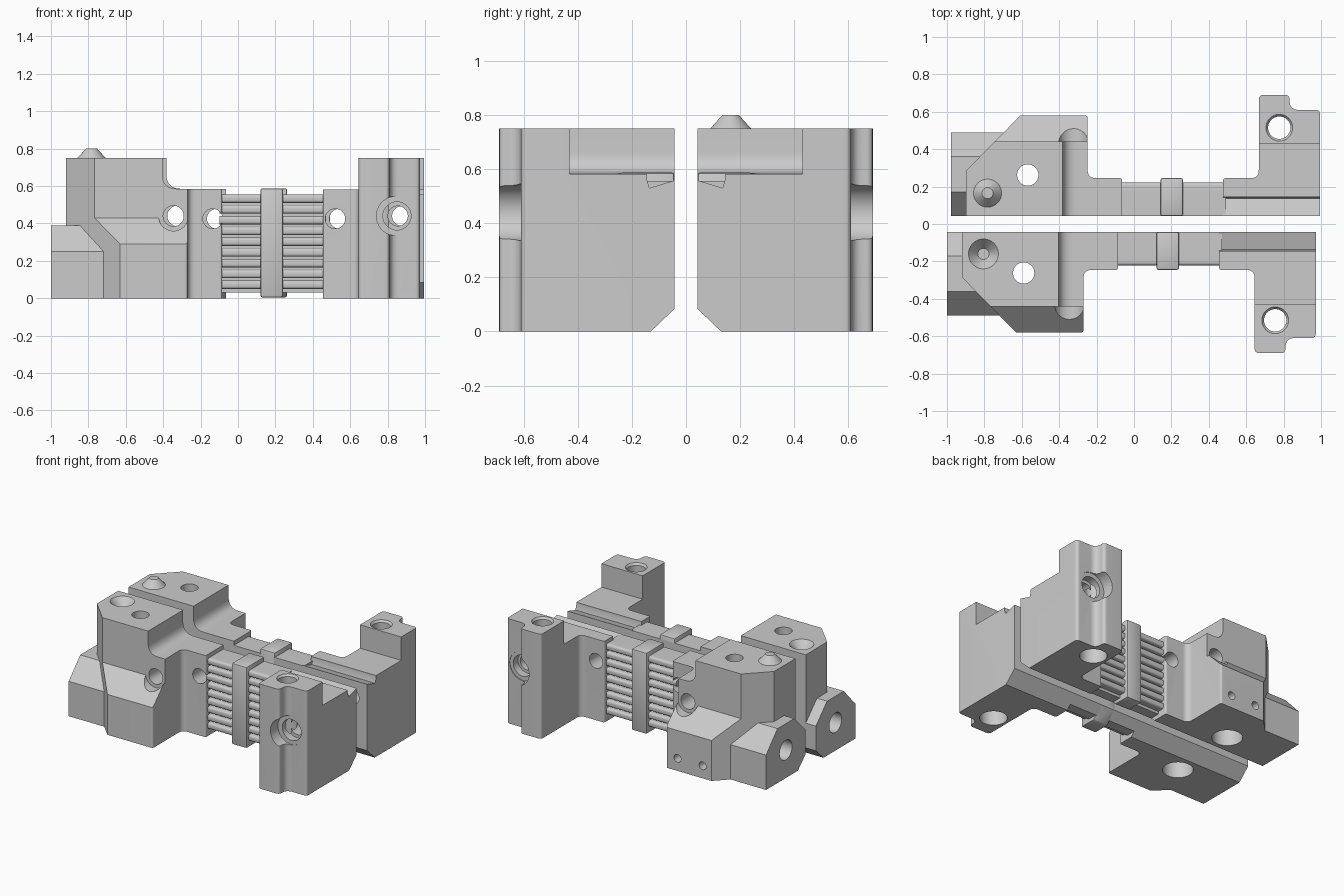
import bpy, bmesh, math
from mathutils import Vector

cube = bpy.data.objects.get("Cube")
if cube:
    bpy.data.objects.remove(cube)

GREY = (0.6, 0.6, 0.6, 1)
mat = bpy.data.materials.new("machined_grey")
mat.use_nodes = True
mat.diffuse_color = GREY
mat.node_tree.nodes["Principled BSDF"].inputs["Base Color"].default_value = GREY

INNER = 0.043          # gap from the centre plane to each half
side, shift = -1, 0    # current half: y direction and x offset


def rounded(points, steps=8):
    """Polygon from (a, b[, radius]) corners, with the corners softened."""
    out = []
    for i, p in enumerate(points):
        c = Vector(p[:2])
        if len(p) < 3:
            out.append(c)
            continue
        prev, nxt = Vector(points[i - 1][:2]), Vector(points[(i + 1) % len(points)][:2])
        s, e = c + (prev - c).normalized() * p[2], c + (nxt - c).normalized() * p[2]
        for k in range(steps + 1):
            t = k / steps
            out.append(s * (1 - t) ** 2 + c * 2 * t * (1 - t) + e * t * t)
    return out


def place(axis, a, b, c):
    x, d, z = {"x": (c, a, b), "y": (a, c, b), "z": (a, b, c)}[axis]
    return (x + shift, side * d, z)


def loft(name, rings, axis):
    """Closed solid through matching rings [(polygon, position)]."""
    bm = bmesh.new()
    loops = [[bm.verts.new(place(axis, p[0], p[1], pos)) for p in poly] for poly, pos in rings]
    for lo, hi in zip(loops, loops[1:]):
        for i in range(len(lo)):
            bm.faces.new((lo[i - 1], lo[i], hi[i], hi[i - 1]))
    bm.faces.new(loops[0])
    bm.faces.new(loops[-1])
    bmesh.ops.recalc_face_normals(bm, faces=bm.faces)
    me = bpy.data.meshes.new(name)
    bm.to_mesh(me)
    bm.free()
    me.materials.append(mat)
    ob = bpy.data.objects.new(name, me)
    bpy.context.collection.objects.link(ob)
    return ob


def prism(name, points, axis, lo, hi):
    poly = rounded(points)
    return loft(name, [(poly, lo), (poly, hi)], axis)


def box(name, x, d, z):
    return prism(name, [(x[0], d[0]), (x[1], d[0]), (x[1], d[1]), (x[0], d[1])], "z", *z)


def bore(axis, a, b, *stations):
    """Round solid along an axis from (radius, position) stations."""
    def ring(r):
        return [(a + r * math.cos(k * math.tau / 40), b + r * math.sin(k * math.tau / 40))
                for k in range(40)]
    return loft("cutter", [(ring(r), pos) for r, pos in stations], axis)


def apply(ob, kind, **settings):
    m = ob.modifiers.new(kind, kind)
    for key, value in settings.items():
        setattr(m, key, value)
    bpy.context.view_layer.objects.active = ob
    bpy.ops.object.modifier_apply(modifier=m.name)


def cut(ob, *cutters):
    for c in cutters:
        apply(ob, "BOOLEAN", operation="DIFFERENCE", solver="EXACT", object=c)
        bpy.data.objects.remove(c)


def finish(ob, bevel=0):
    if bevel:
        apply(ob, "BEVEL", width=bevel, segments=2, limit_method="ANGLE")
    bpy.ops.object.select_all(action="DESELECT")
    ob.select_set(True)
    bpy.context.view_layer.objects.active = ob
    bpy.ops.object.shade_smooth_by_angle(angle=math.radians(30))


def bottom_chamfer():
    return prism("cutter", [(0, -0.05), (0.182, -0.05), (0.02, 0.105), (0, 0.105)], "x", -1.1, 1.1)


def build_half(prefix):
    # tall end block with its short arm
    block = prism(prefix + "_end_block", [
        (-0.92, INNER), (-0.92, 0.285), (-0.63, 0.58), (-0.27, 0.58, 0.015),
        (-0.27, 0.245, 0.045), (-0.085, 0.245, 0.012), (-0.085, INNER)], "z", 0, 0.75)
    cut(block,
        prism("cutter", [(-0.405, 0.9), (-0.405, 0.585, 0.08), (0.1, 0.585), (0.1, 0.9)],
              "y", -0.1, 0.8),
        prism("cutter", [(0.44, 0.9), (0.44, 0.43), (0.6, 0.27), (0.8, 0.27), (0.8, 0.9)],
              "x", -1.1, 0),
        bottom_chamfer(),
        bore("y", -0.345, 0.44, (0.08, 0.44), (0.08, 0.8)),
        bore("y", -0.345, 0.44, (0.055, -0.1), (0.055, 0.5)),
        bore("y", -0.135, 0.425, (0.053, -0.1), (0.053, 0.5)),
        bore("z", -0.59, 0.262, (0.057, -0.1), (0.057, 0.9)),
        bore("z", -0.59, 0.262, (0.1, -0.1), (0.1, 0.2)),
        bore("x", 0.265, 0.2, (0.07, -1.1), (0.07, -0.7)))
    if side < 0:
        cut(block, bore("z", -0.805, 0.16, (0.03, 0.69), (0.08, 0.75), (0.088, 0.76)))
    else:
        # locating stud and two screw holes on this half only
        cut(block, *[bore("y", x, 0.09, (0.028, 0.5), (0.028, 0.7)) for x in (-0.36, -0.56)])
        finish(bore_stud(prefix))
    finish(block)

    # bored lug on the outer end
    lug = prism(prefix + "_lug", [
        (INNER, 0), (0.49, 0), (0.49, 0.25), (0.36, 0.39), (0.17, 0.39), (INNER, 0.26)],
        "x", -1, -0.71)
    cut(lug, bottom_chamfer(), bore("x", 0.265, 0.2, (0.07, -1.1), (0.07, -0.6)))
    finish(lug)

    # ribbed bridge
    core = box(prefix + "_bridge_core", (-0.1, 0.47), (INNER, 0.17), (0.03, 0.555))
    cut(core, bottom_chamfer(), bore("y", -0.135, 0.425, (0.053, -0.1), (0.053, 0.5)),
        bore("y", 0.52, 0.425, (0.053, -0.1), (0.053, 0.5)))
    finish(core)
    for i in range(9):
        z = 0.07 + i * 0.0575
        finish(prism(prefix + "_bridge_slat", [
            (0.15, z - 0.02), (0.222, z - 0.02, 0.018), (0.222, z + 0.025, 0.02),
            (0.15, z + 0.025)], "x", -0.1, 0.47))
    rib = box(prefix + "_bridge_rib", (0.12, 0.24), (INNER, 0.245), (0.005, 0.587))
    cut(rib, bottom_chamfer())
    finish(rib, 0.01)

    # far wall with its tall post
    wall = prism(prefix + "_wall_and_post", [
        (0.455, INNER), (0.455, 0.245, 0.012), (0.645, 0.245, 0.045), (0.645, 0.69, 0.025),
        (0.81, 0.69, 0.025), (0.81, 0.61, 0.05), (0.972, 0.61, 0.025), (0.972, INNER)],
        "z", 0, 0.75)
    cut(wall,
        prism("cutter", [(-0.1, 0.582), (0.43, 0.582), (0.43, 0.9), (-0.1, 0.9)], "x", 0.3, 1.1),
        prism("cutter", [(0.02, 0.565), (0.135, 0.53), (0.145, 0.565), (0.145, 0.7),
                         (0.02, 0.7)], "x", 0.3, 1.1),
        bottom_chamfer(),
        bore("y", 0.52, 0.425, (0.053, -0.1), (0.053, 0.4)),
        bore("y", 0.845, 0.44, (0.105, 0.605), (0.105, 0.8)),
        bore("y", 0.85, 0.44, (0.075, 0.55), (0.075, 0.7)),
        bore("y", 0.855, 0.44, (0.053, -0.1), (0.053, 0.7)),
        bore("z", 0.755, 0.515, (0.06, -0.1), (0.06, 0.735), (0.073, 0.752), (0.073, 0.8)),
        bore("z", 0.755, 0.515, (0.09, -0.1), (0.09, 0.15)))
    finish(wall)


def bore_stud(prefix):
    stud = bore("z", -0.805, 0.165, (0.075, 0.74), (0.075, 0.75), (0.03, 0.8))
    stud.name = prefix + "_locating_stud"
    return stud


build_half("front")
side, shift = 1, 0.022
build_half("back")
